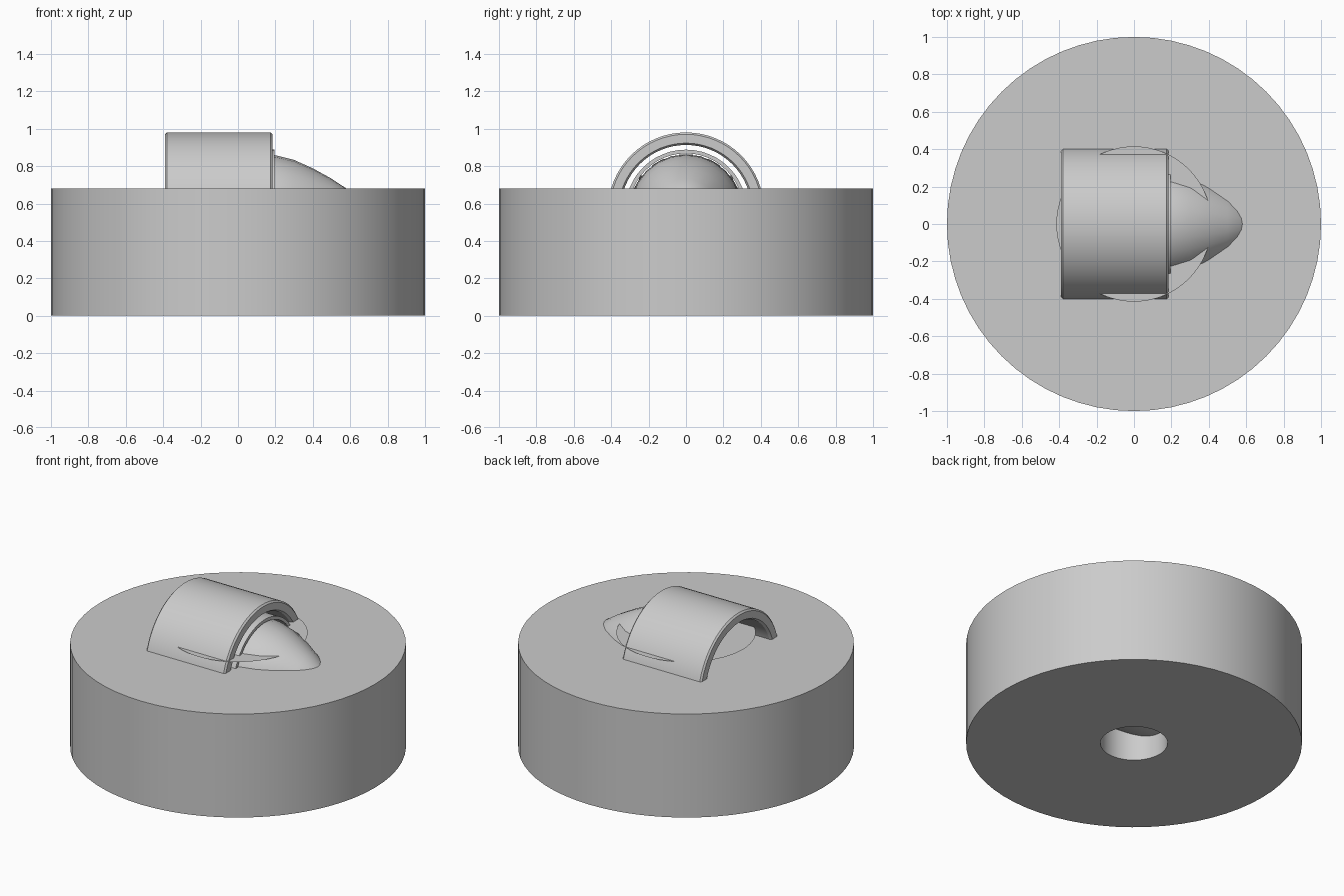
import bpy, bmesh, math
from mathutils import Matrix

if "Cube" in bpy.data.objects:
    bpy.data.objects.remove(bpy.data.objects["Cube"])

AXIS_Z = 0.563   # height of the horizontal pod axis


def finish(bm, name, angle=30):
    bmesh.ops.remove_doubles(bm, verts=bm.verts, dist=1e-5)
    bmesh.ops.recalc_face_normals(bm, faces=bm.faces)
    me = bpy.data.meshes.new(name)
    bm.to_mesh(me)
    bm.free()
    ob = bpy.data.objects.new(name, me)
    bpy.context.collection.objects.link(ob)
    bpy.ops.object.select_all(action='DESELECT')
    ob.select_set(True)
    bpy.context.view_layer.objects.active = ob
    bpy.ops.object.shade_smooth_by_angle(angle=math.radians(angle))
    return ob


def lathe(name, profile, sides, closed=True, along_x=False):
    """Spin (radius, position) points around z, or around the pod axis."""
    bm = bmesh.new()
    vs = [bm.verts.new((r, 0, h)) for r, h in profile]
    pairs = list(zip(vs, vs[1:])) + ([(vs[-1], vs[0])] if closed else [])
    es = [bm.edges.new(p) for p in pairs]
    bmesh.ops.spin(bm, geom=vs + es, cent=(0, 0, 0), axis=(0, 0, 1),
                   angle=2 * math.pi, steps=sides, use_merge=True)
    if along_x:
        m = Matrix.Translation((0, 0, AXIS_Z)) @ Matrix.Rotation(math.pi / 2, 4, 'Y')
        bmesh.ops.transform(bm, matrix=m, verts=bm.verts)
    return finish(bm, name)


# round base with a hole through its underside
lathe("base", [(0.2, 0), (1, 0), (1, 0.68), (0.2, 0.68)], 64)

# flared stem and thin round plate holding the pod
lathe("stem", [(0.19, 0.67), (0.27, 0.75)], 48, closed=False)
bm = bmesh.new()
bmesh.ops.create_circle(bm, cap_ends=True, radius=0.415, segments=64,
                        matrix=Matrix.Translation((0, 0, 0.75)))
finish(bm, "plate")

# outer duct, open at both ends
lathe("duct", [(0.36, -0.39), (0.407, -0.39), (0.417, -0.38), (0.417, 0.175),
               (0.407, 0.185), (0.36, 0.185), (0.35, 0.17), (0.35, -0.375)],
      64, along_x=True)

# inner ring
lathe("inner_ring", [(0.325, 0.0), (0.325, 0.195), (0.305, 0.195), (0.305, 0.0)],
      48, along_x=True)

# tail cone
lathe("tail_cone", [(0.26, 0.0), (0.30, 0.1), (0.295, 0.2), (0.27, 0.3),
                    (0.225, 0.4), (0.17, 0.5), (0.117, 0.58), (0.06, 0.625),
                    (0, 0.64)], 24, closed=False, along_x=True)

# hub and pitched blades inside the duct
lathe("hub", [(0, -0.22), (0.07, -0.18), (0.1, -0.1), (0.1, 0.02)],
      24, closed=False, along_x=True)
bm = bmesh.new()
for i in range(12):
    m = (Matrix.Translation((-0.08, 0, AXIS_Z))
         @ Matrix.Rotation(i * math.pi / 6, 4, 'X')
         @ Matrix.Translation((0, 0, 0.19))
         @ Matrix.Rotation(math.radians(40), 4, 'Z')
         @ Matrix.Diagonal((0.1, 0.012, 0.22, 1)))
    bmesh.ops.create_cube(bm, size=1, matrix=m)
finish(bm, "blades")
